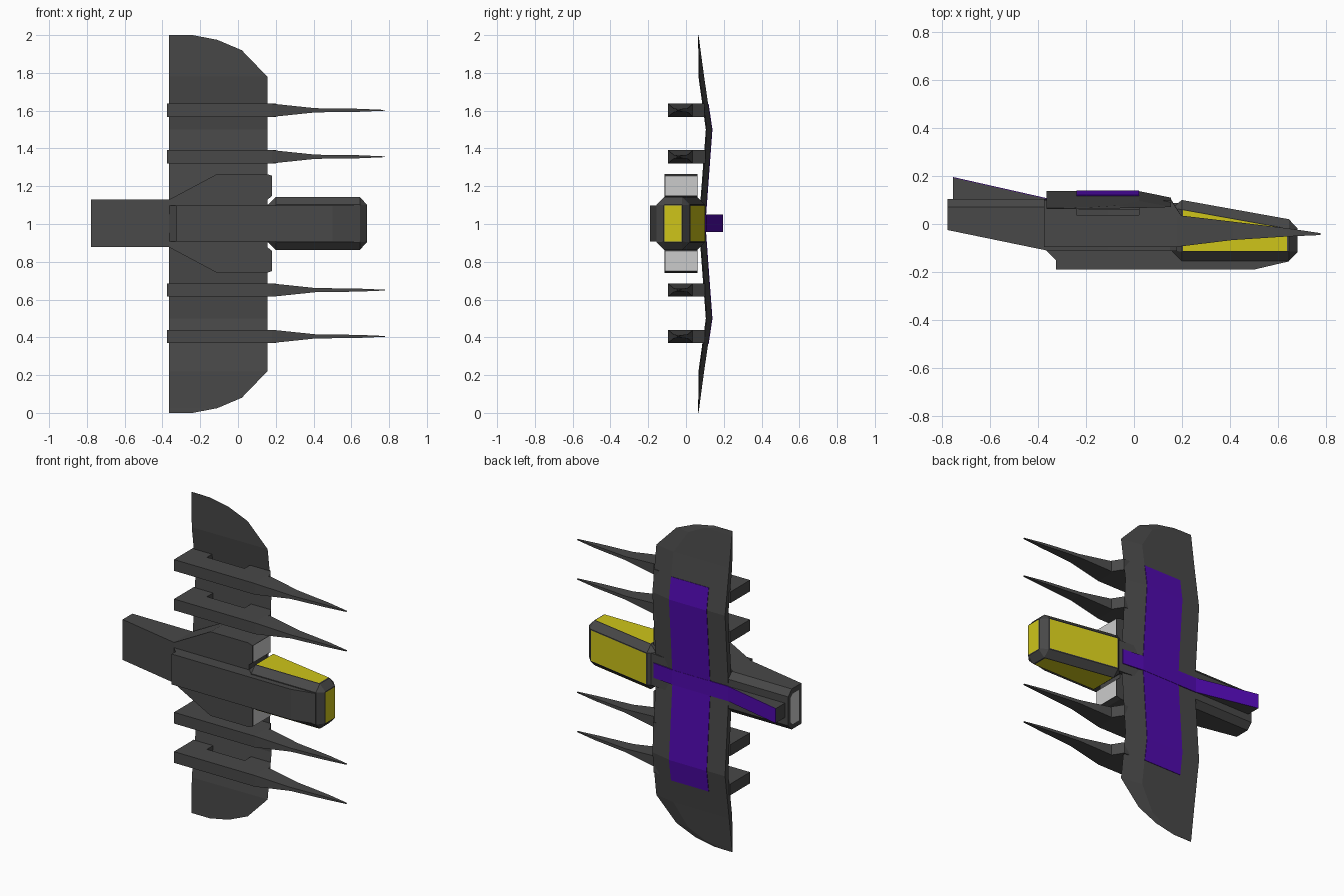
import bpy, bmesh

if "Cube" in bpy.data.objects:
    bpy.data.objects.remove(bpy.data.objects["Cube"])

C = 1.003  # height of the ship's centre line


def material(name, rgb):
    m = bpy.data.materials.new(name)
    m.diffuse_color = (*rgb, 1)
    m.use_nodes = True
    m.node_tree.nodes["Principled BSDF"].inputs["Base Color"].default_value = m.diffuse_color
    return m


DARK = material("dark_hull", (0.065, 0.065, 0.065))
YELLOW = material("yellow_glass", (0.62, 0.56, 0.01))
PURPLE = material("purple_panel", (0.08, 0.003, 0.42))


def make(name, verts, faces, mat):
    me = bpy.data.meshes.new(name)
    me.from_pydata(verts, [], faces)
    bm = bmesh.new()
    bm.from_mesh(me)
    bmesh.ops.recalc_face_normals(bm, faces=bm.faces)
    bm.to_mesh(me)
    bm.free()
    if mat:
        me.materials.append(mat)
    ob = bpy.data.objects.new(name, me)
    bpy.context.collection.objects.link(ob)
    return ob


def loft(name, rings, mat=DARK):
    """Skin a list of equal-length closed rings and cap both ends."""
    n = len(rings[0])
    verts = [p for r in rings for p in r]
    faces = [(i * n + j, i * n + (j + 1) % n, (i + 1) * n + (j + 1) % n, (i + 1) * n + j)
             for i in range(len(rings) - 1) for j in range(n)]
    last = (len(rings) - 1) * n
    faces += [tuple(range(n)), tuple(range(last, last + n))]
    return make(name, verts, faces, mat)


def side_prism(name, pts, half, z=C, mat=DARK):
    """Extrude an (x, y) profile along z."""
    return loft(name, [[(x, y, z + s * half) for x, y in pts] for s in (-1, 1)], mat)


# Wing: stations are (half span, leading edge x, crease x, back y, front y)
STATIONS = [(0, .155, .02, .10, .067), (.5, .155, .02, .137, .105),
            (.78, .155, .02, .096, .066), (.92, .02, -.07, .077, .065),
            (.975, -.11, -.18, .070, .064), (1, -.24, -.30, .066, .063)]


def wing_ring(s, sign):
    h, lead, crease, b, f = s
    z = 1 + sign * h
    return [(-.365, b, z), (crease, b, z), (lead, f + .15 * (b - f), z), (-.365, f, z)]


loft("wing", [wing_ring(s, -1) for s in STATIONS[:0:-1]] + [wing_ring(s, 1) for s in STATIONS])

# Purple panel following the bent back of the wing
bends = [(-.635, .117), (-.5, .137), (0, .10), (.5, .137), (.635, .117)]
loft("wing_back_panel", [[(x, y + d, 1 + h) for x, d in
     ((-.24, .003), (.02, .003), (.02, -.005), (-.24, -.005))] for h, y in bends], PURPLE)

# Purple spine stripe and raised tail boom with purple top
side_prism("spine_stripe", [(-.365, .08), (-.365, .108), (.02, .108), (.16, .093), (.16, .075)],
           .046, mat=PURPLE)
side_prism("tail_boom", [(-.755, .10), (-.755, .193), (-.365, .105), (-.365, .09)], .045)
side_prism("tail_boom_stripe", [(-.755, .193), (-.755, .196), (-.365, .108), (-.365, .105)],
           .046, mat=PURPLE)


# Tail fuselage with bevelled back edges
def tail_ring(x, bottom):
    return [(x, bottom, C - .126), (x, .07, C - .126), (x, .105, C - .09),
            (x, .105, C + .09), (x, .07, C + .126), (x, bottom, C + .126)]


loft("tail_body", [tail_ring(-.778, -.025), tail_ring(-.365, -.11)])
make("tail_exhaust", [(-.780, y, C + h) for y, h in
     ((.0, -.095), (.065, -.095), (.085, -.075), (.085, .075), (.065, .095), (.0, .095))],
     [tuple(range(6))], None)

# Central fuselage and keel
side_prism("core_body", [(-.365, -.11), (.2, -.11), (.2, .085), (.02, .1), (-.365, .1)], .1)
side_prism("keel", [(-.375, .03), (-.375, -.1), (-.325, -.152), (-.325, -.19), (.5, -.19),
                    (.645, -.156), (.645, -.12), (.2, .03)], .095)

# Side pods with light intake faces
for sign, side in ((1, "upper"), (-1, "lower")):
    outline = [(-.365, .126), (-.11, .262), (.15, .262), (.18, .252), (.18, .145), (.155, .126),
               (.155, .05), (-.365, .05)]
    loft(side + "_pod", [[(x, y, C + sign * h) for x, h in outline] for y in (-.113, .062)])
    make(side + "_intake", [(.182, y, C + sign * h) for y, h in
         ((-.108, .147), (.057, .147), (.057, .251), (-.108, .251))], [(0, 1, 2, 3)], None)


# Cockpit: bevelled box with a sloping back
def cockpit_ring(x, bottom, top, half, ch):
    a, b = half - ch, half
    return [(x, y, C + h) for y, h in
            ((bottom, -a), (bottom + ch, -b), (top - ch, -b), (top, -a),
             (top, a), (top - ch, b), (bottom + ch, b), (bottom, a))]


loft("cockpit", [cockpit_ring(.16, -.115, .07, .1, .004), cockpit_ring(.2, -.155, .1, .14, .04),
                 cockpit_ring(.645, -.155, .02, .14, .04),
                 cockpit_ring(.682, -.118, -.018, .1, .004)])
for sign, side in ((1, "upper"), (-1, "lower")):
    make(side + "_window", [(x, y, C + sign * .142) for x, y in
         ((.205, -.113), (.638, -.113), (.638, -.02), (.205, .058))], [(0, 1, 2, 3)], YELLOW)
make("back_window", [(x, y, C + h) for x, y, h in
     ((.205, .1015, -.095), (.64, .0235, -.095), (.64, .0235, .095), (.205, .1015, .095))],
     [(0, 1, 2, 3)], YELLOW)
make("nose_window", [(.684, y, C + h) for y, h in
     ((-.113, -.095), (-.024, -.095), (-.024, .095), (-.113, .095))], [(0, 1, 2, 3)], YELLOW)

# Four cannons: body and spike, each hung from the wing by two mounts
for i, z in enumerate((.405, .65, 1.356, 1.602)):
    spike = [(-.375, -.095, .037, .035), (.18, -.095, .037, .035), (.41, -.067, .01, .011),
             (.64, -.052, -.018, .008), (.778, -.046, -.038, .002)]
    loft(f"cannon_{i + 1}", [[(x, lo, z - w), (x, hi, z - w), (x, hi, z + w), (x, lo, z + w)]
                             for x, lo, hi, w in spike])
    h = abs(z - 1)
    top = .067 + .038 * h / .5 if h < .5 else .105 - .039 * (h - .5) / .28
    top += .008
    side_prism(f"rear_mount_{i + 1}", [(-.375, .03), (-.24, .03), (-.24, top), (-.375, top)],
               .035, z)
    side_prism(f"front_mount_{i + 1}", [(.02, .03), (.2, .03), (.155, top), (.02, top)],
               .035, z)
